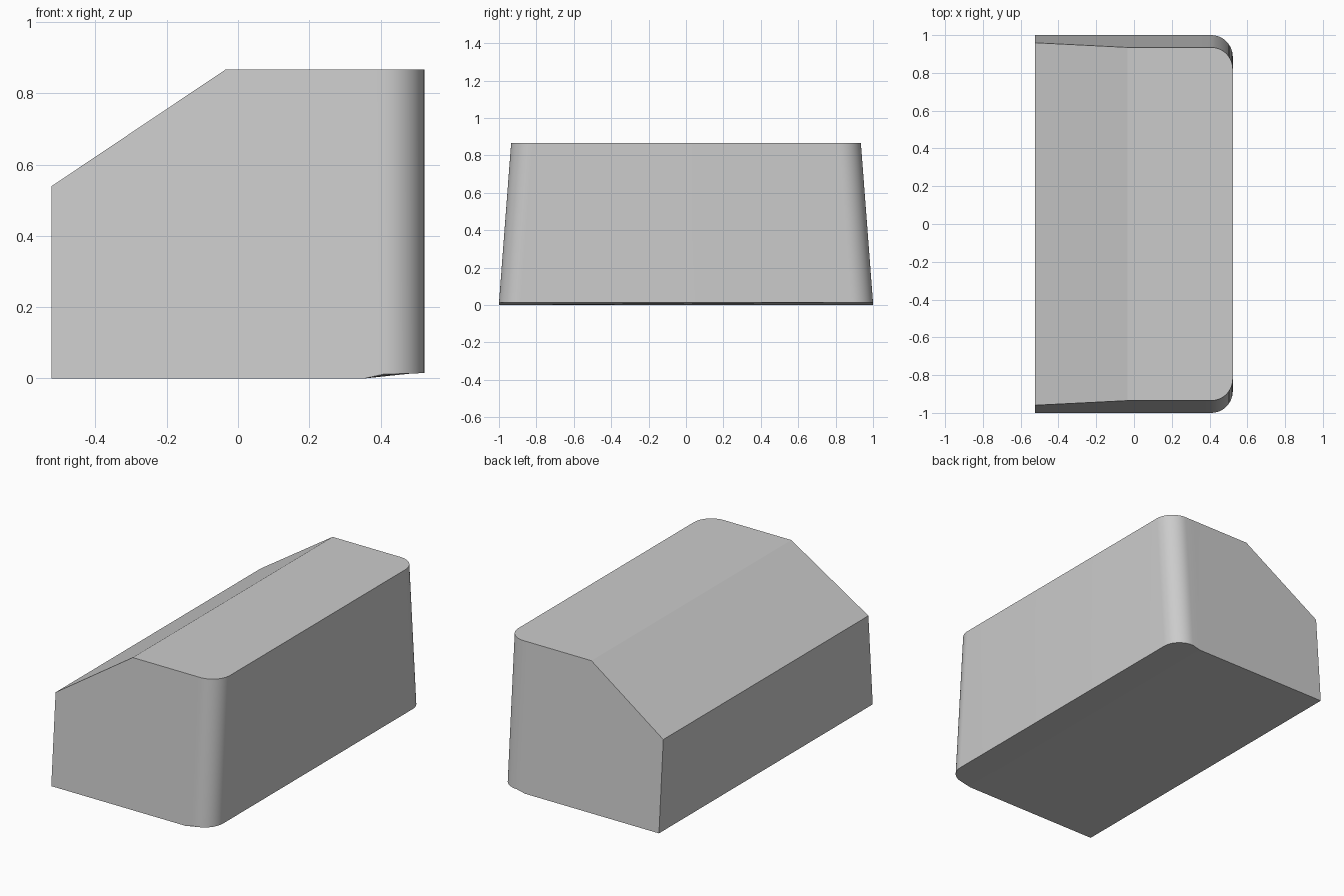
import bpy, bmesh, math
from mathutils import Vector

if "Cube" in bpy.data.objects:
    bpy.data.objects.remove(bpy.data.objects["Cube"], do_unlink=True)

HALF_X, HEIGHT, RADIUS, TAPER = 0.523, 0.867, 0.115, 0.065
SEGMENTS = 12
BEND_X = 0.355

grey = bpy.data.materials.new("plain_grey")
grey.use_nodes = True
colour = (0.6, 0.6, 0.6, 1)
grey.diffuse_color = colour
grey.node_tree.nodes["Principled BSDF"].inputs["Base Color"].default_value = colour

# Footprint: square corners on one long side, rounded corners on the other
half = [(-HALF_X, 1), (BEND_X, 1)]
for i in range(SEGMENTS + 1):
    a = math.pi / 2 * (1 - i / SEGMENTS)
    half.append((HALF_X - RADIUS + RADIUS * math.cos(a), 1 - RADIUS + RADIUS * math.sin(a)))
outline = half + [(x, -y) for x, y in reversed(half)]

bm = bmesh.new()
bottom = [bm.verts.new((x, y, 0)) for x, y in outline]
base = bm.faces.new(bottom)
top = bmesh.ops.extrude_face_region(bm, geom=[base], use_keep_orig=True)["geom"]

# Raise the top and lean the two ends inward
for v in top:
    if isinstance(v, bmesh.types.BMVert):
        v.co.z = HEIGHT
        v.co.y -= math.copysign(TAPER, v.co.y)

# Kick up the underside along the rounded long side
bmesh.ops.connect_verts(bm, verts=[bottom[1], bottom[-2]])
for v in bottom:
    if v.co.x > BEND_X + 0.01:
        v.co.z = 0.012 + 0.003 * (v.co.x - 0.408) / RADIUS

# Cut the sloping shoulder and close it
ridge, eave = Vector((-0.035, 0, HEIGHT)), Vector((-HALF_X, 0, 0.54))
slope = ridge - eave
cut = bmesh.ops.bisect_plane(bm, geom=bm.verts[:] + bm.edges[:] + bm.faces[:],
                             plane_co=ridge, plane_no=(-slope.z, 0, slope.x),
                             clear_outer=True)
bmesh.ops.holes_fill(bm, edges=[e for e in bm.edges if e.is_boundary], sides=0)
bmesh.ops.recalc_face_normals(bm, faces=bm.faces[:])

mesh = bpy.data.meshes.new("block_body")
bm.to_mesh(mesh)
bm.free()
mesh.materials.append(grey)
body = bpy.data.objects.new("block_body", mesh)
bpy.context.collection.objects.link(body)

# Smooth only the rounded corners
bpy.context.view_layer.objects.active = body
body.select_set(True)
bpy.ops.object.shade_smooth_by_angle(angle=math.radians(25))
